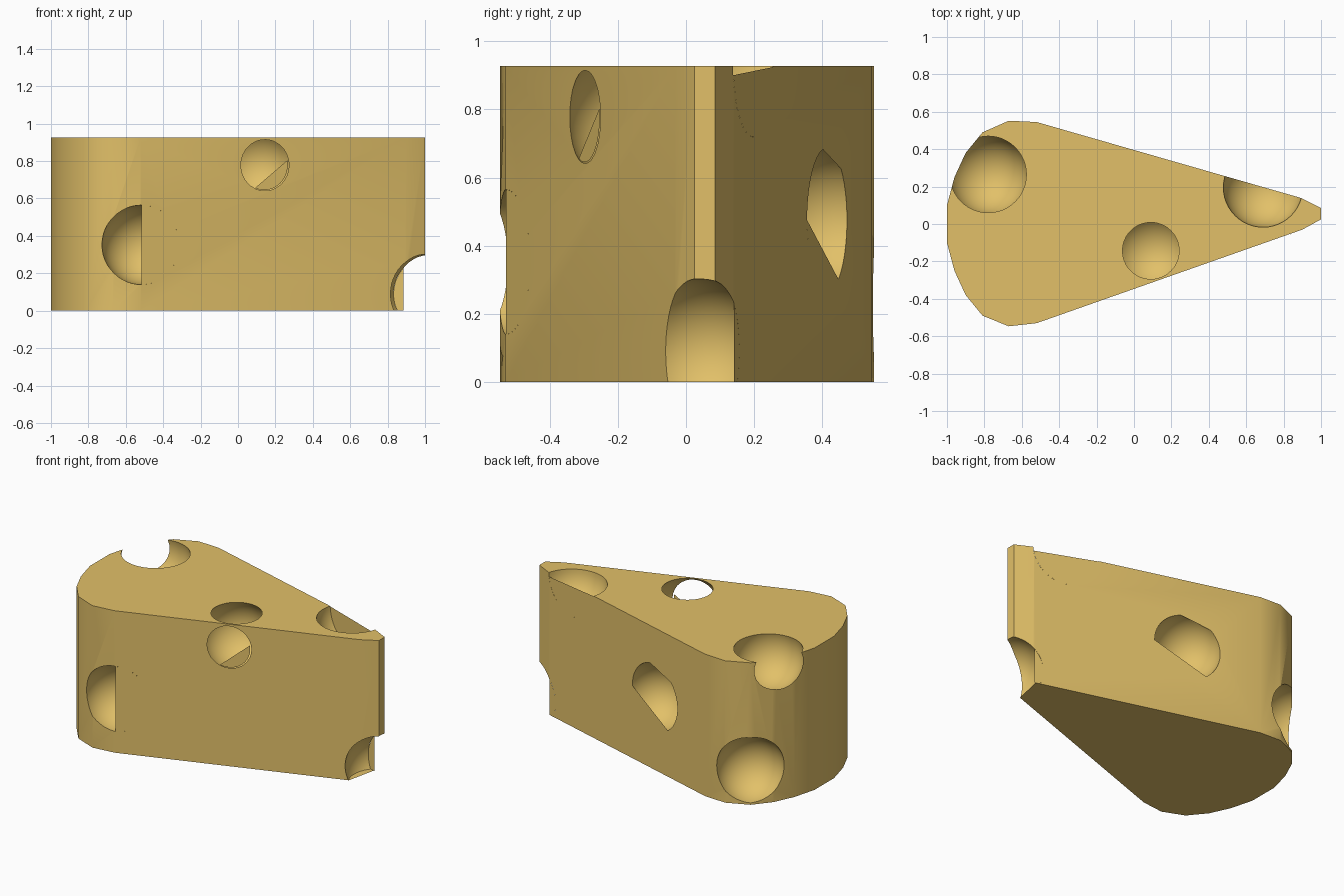
import bpy, bmesh
from math import sin, cos, radians
from mathutils import Vector

if "Cube" in bpy.data.objects:
    bpy.data.objects.remove(bpy.data.objects["Cube"])

H, R = 0.927, 0.2125

mat = bpy.data.materials.new("cheese_yellow")
mat.diffuse_color = (0.76, 0.53, 0.14, 1)
mat.use_nodes = True
mat.node_tree.nodes["Principled BSDF"].inputs["Base Color"].default_value = mat.diffuse_color


def make_object(name, bm):
    me = bpy.data.meshes.new(name)
    bm.to_mesh(me)
    bm.free()
    ob = bpy.data.objects.new(name, me)
    bpy.context.collection.objects.link(ob)
    me.materials.append(mat)
    return ob


# Wedge: rounded rind at the left, blunt tip at the right
outline = [(-1, 0.1), (-1, -0.1), (-0.96, -0.25), (-0.9, -0.38), (-0.81, -0.49),
           (-0.67, -0.547), (-0.52, -0.53), (0.9, -0.03), (1, 0.025), (1, 0.085),
           (0.89, 0.14), (-0.52, 0.545), (-0.67, 0.552), (-0.81, 0.49),
           (-0.9, 0.38), (-0.96, 0.25)]
bm = bmesh.new()
base = bm.faces.new([bm.verts.new((x, y, 0)) for x, y in outline])
ext = bmesh.ops.extrude_face_region(bm, geom=[base])
bmesh.ops.translate(bm, vec=(0, 0, H),
                    verts=[v for v in ext["geom"] if isinstance(v, bmesh.types.BMVert)])
bmesh.ops.recalc_face_normals(bm, faces=bm.faces)
wedge = make_object("cheese_wedge", bm)

# Round holes
holes = [(-0.515, -0.528, 0.352), (0.09, -0.143, 0.778), (-0.78, 0.265, 0.87),
         (0.69, 0.195, 0.932), (-0.81, 0.49, 0.225), (-0.065, 0.414, 0.475),
         (1.005, 0.035, 0.09)]
bpy.context.view_layer.objects.active = wedge
for c in holes:
    bm = bmesh.new()
    bmesh.ops.create_uvsphere(bm, u_segments=48, v_segments=24, radius=R)
    bmesh.ops.translate(bm, vec=c, verts=bm.verts)
    cutter = make_object("hole_cutter", bm)
    cutter.hide_render = True
    mod = wedge.modifiers.new("hole", "BOOLEAN")
    mod.operation, mod.solver, mod.object = "DIFFERENCE", "EXACT", cutter
    bpy.ops.object.modifier_apply(modifier=mod.name)
    bpy.data.objects.remove(cutter)

wedge.select_set(True)
bpy.ops.object.shade_smooth_by_angle(angle=radians(30))

# Thin wall skins that close part of some holes
front = (Vector((-0.52, -0.53, 0)), Vector((0.9, -0.03, 0)))
back = (Vector((-0.52, 0.545, 0)), Vector((0.89, 0.14, 0)))
skins = bmesh.new()


def skin(wall, x, z, r, a0, a1, steps=20):
    """Circle segment on a wall, centred at x, z, between two angles."""
    p, q = wall
    u = (q - p).normalized()
    mid = p + u * ((x - p.x) / u.x)
    pts = []
    for i in range(steps + 1):
        a = radians(a0 + (a1 - a0) * i / steps)
        v = mid + u * (r * cos(a))
        v.z = min(H, max(0, z + r * sin(a)))
        pts.append(v)
    if wall is back:
        pts.reverse()
    skins.faces.new([skins.verts.new(v) for v in pts])


skin(front, -0.515, 0.352, R, -90, 90)
skin(front, 0.14, 0.778, 0.133, -113, 11)
skin(back, -0.065, 0.475, R, -125, 0)
skin(back, -0.065, 0.475, R, 78, 135)
skin(back, 0.69, 0.932, R, -178, -8.5)
skin(back, 1.024, 0.09, 0.2, 136, 224)

# Bottom skin at the tip
arc = [(1.005 + 0.193 * cos(radians(a)), 0.035 + 0.193 * sin(radians(a)))
       for a in range(143, 210, 6)]
skins.faces.new([skins.verts.new((x, y, 0)) for x, y in [(0.88, 0.143)] + arc][::-1])
make_object("wall_skins", skins)
